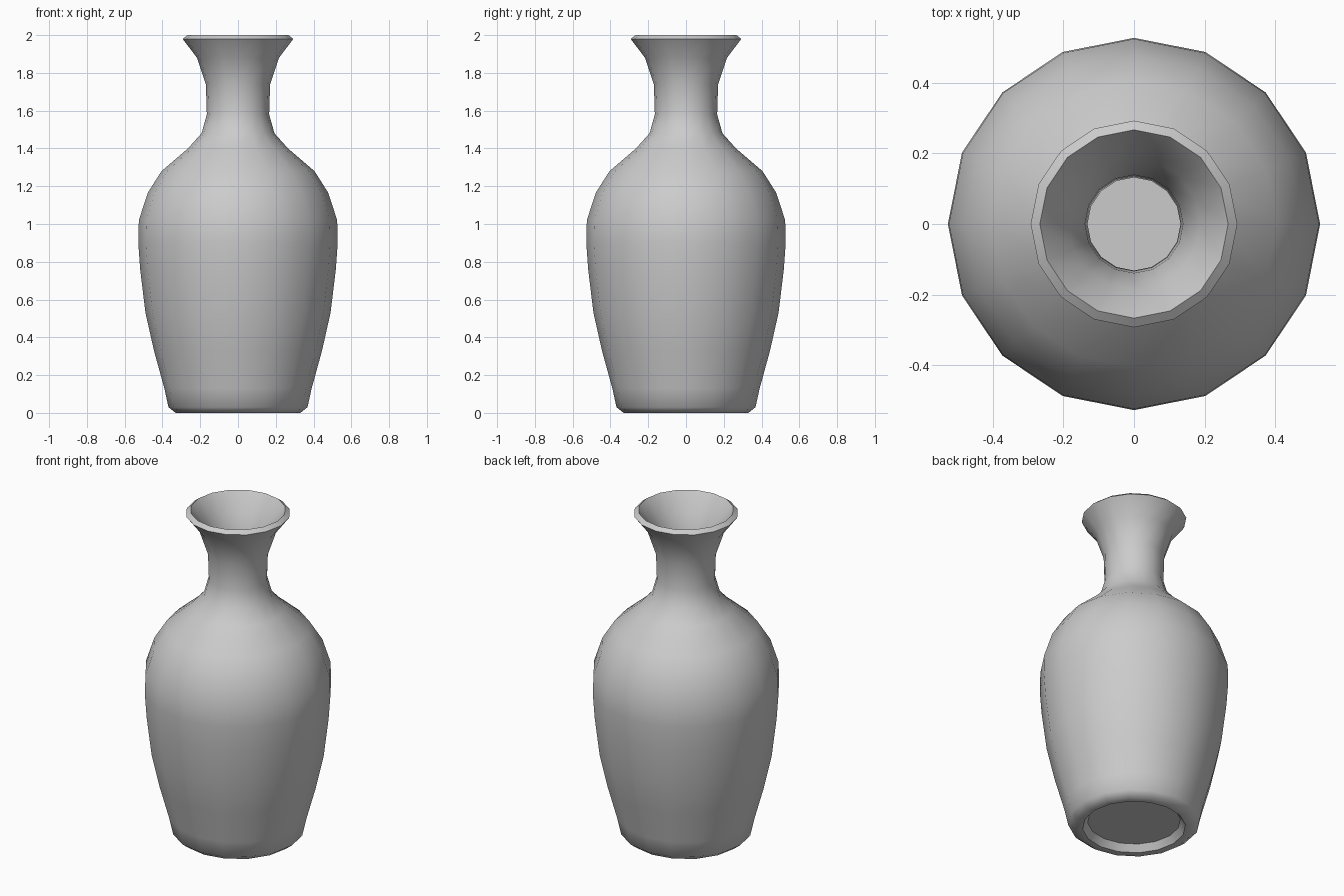
import bpy, bmesh, math
from mathutils import Matrix

cube = bpy.data.objects.get("Cube")
if cube:
    bpy.data.objects.remove(cube, do_unlink=True)

SIDES = 16

clay = bpy.data.materials.new("grey_clay")
clay.use_nodes = True
clay.diffuse_color = (0.6, 0.6, 0.6, 1)
clay.node_tree.nodes["Principled BSDF"].inputs["Base Color"].default_value = (0.6, 0.6, 0.6, 1)

# Outer wall, from the recessed base up to the lip
outer = [(0, .04), (.26, .04), (.288, 0), (.33, 0), (.368, .03), (.39, .13),
         (.445, .33), (.49, .53), (.518, .76), (.528, .9), (.525, 1.02),
         (.478, 1.165), (.405, 1.28), (.265, 1.4), (.193, 1.48),
         (.165, 1.58), (.17, 1.74), (.217, 1.88), (.293, 1.98)]
# Inner wall, from the lip down to the floor
inner = [(.267, 2), (.187, 1.89), (.139, 1.74), (.132, 1.58), (.16, 1.47),
         (.24, 1.38), (.38, 1.255), (.45, 1.15), (.495, 1.01), (.498, .9),
         (.488, .76), (.46, .53), (.415, .33), (.36, .13), (.33, .08), (0, .08)]


def lathe(name, profile, material):
    """Spin a profile of (radius, height) around the z axis."""
    bm = bmesh.new()
    rings = []
    for r, z in profile:
        if r == 0:
            rings.append([bm.verts.new((0, 0, z))] * SIDES)
        else:
            rings.append([bm.verts.new(Matrix.Rotation(math.tau * i / SIDES, 3, 'Z') @
                                       Matrix.Translation((r, 0, z)).translation)
                          for i in range(SIDES)])
    for low, high in zip(rings, rings[1:]):
        for i in range(SIDES):
            j = (i + 1) % SIDES
            corners = dict.fromkeys((low[i], low[j], high[j], high[i]))
            bm.faces.new(list(corners))
    bmesh.ops.recalc_face_normals(bm, faces=bm.faces)
    mesh = bpy.data.meshes.new(name)
    bm.to_mesh(mesh)
    bm.free()
    mesh.materials.append(material)
    obj = bpy.data.objects.new(name, mesh)
    bpy.context.collection.objects.link(obj)
    return obj


vase = lathe("vase", outer + inner, clay)
bpy.ops.object.select_all(action='DESELECT')
vase.select_set(True)
bpy.context.view_layer.objects.active = vase
bpy.ops.object.shade_smooth_by_angle(angle=math.radians(50))
